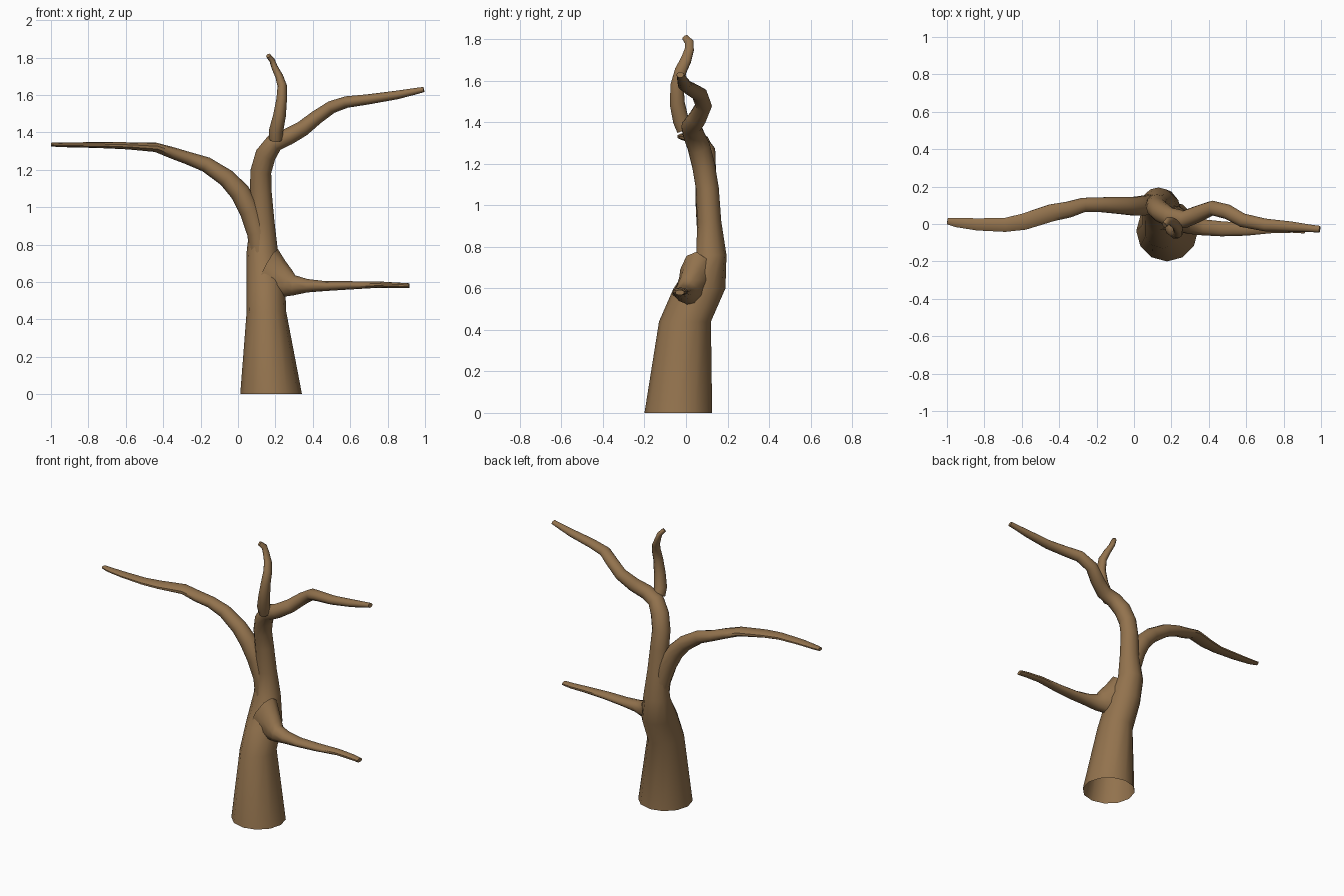
import bpy, bmesh, math
from mathutils import Vector

bark = bpy.data.materials.new("bark")
bark.diffuse_color = (0.29, 0.17, 0.075, 1)


def limb(name, stations, sides=12, level_below=-1.0, cap_start=False):
    """Tube through (x, y, z, radius along y, radius in the xz plane) stations."""
    pts = [Vector(s[:3]) for s in stations]
    bm = bmesh.new()
    rings = []
    for i, s in enumerate(stations):
        t = (pts[min(i + 1, len(pts) - 1)] - pts[max(i - 1, 0)]).normalized()
        if s[2] < level_below:
            t = Vector((0, 0, 1))
        side = Vector((0, 1, 0)).cross(t).normalized()
        depth = t.cross(side)
        ring = []
        for k in range(sides):
            a = 2 * math.pi * k / sides
            ring.append(bm.verts.new(pts[i] + side * math.cos(a) * s[4]
                                     + depth * math.sin(a) * s[3]))
        rings.append(ring)
    for r0, r1 in zip(rings, rings[1:]):
        for k in range(sides):
            j = (k + 1) % sides
            bm.faces.new((r0[k], r0[j], r1[j], r1[k]))
    bm.faces.new(rings[-1])
    if cap_start:
        bm.faces.new(rings[0][::-1])
    me = bpy.data.meshes.new(name)
    bm.to_mesh(me)
    bm.free()
    me.materials.append(bark)
    ob = bpy.data.objects.new(name, me)
    bpy.context.collection.objects.link(ob)
    bpy.context.view_layer.objects.active = ob
    ob.select_set(True)
    bpy.ops.object.shade_smooth_by_angle(angle=math.radians(50))
    ob.select_set(False)
    return ob


# Trunk, open underneath, bending over into the upper right branch
limb("trunk", [
    (0.177, -0.037, 0.00, 0.163, 0.165), (0.152, -0.005, 0.44, 0.125, 0.106),
    (0.148, 0.065, 0.60, 0.125, 0.103), (0.130, 0.122, 0.76, 0.073, 0.084),
    (0.130, 0.112, 0.92, 0.058, 0.065), (0.122, 0.103, 1.08, 0.055, 0.058),
    (0.122, 0.085, 1.19, 0.055, 0.056), (0.148, 0.062, 1.28, 0.055, 0.056),
    (0.195, 0.035, 1.345, 0.052, 0.050), (0.270, 0.025, 1.378, 0.048, 0.045),
    (0.345, 0.055, 1.420, 0.045, 0.042), (0.420, 0.085, 1.480, 0.040, 0.038),
    (0.500, 0.065, 1.535, 0.040, 0.034), (0.580, 0.020, 1.562, 0.037, 0.031),
    (0.700, -0.005, 1.577, 0.034, 0.027), (0.850, -0.015, 1.600, 0.027, 0.023),
    (0.940, -0.023, 1.618, 0.020, 0.018), (0.993, -0.028, 1.629, 0.018, 0.014),
], level_below=0.8)

# Long left branch, flattened towards its tip
limb("left_branch", [
    (0.125, 0.110, 0.72, 0.060, 0.060), (0.105, 0.108, 0.86, 0.056, 0.056),
    (0.065, 0.100, 0.98, 0.055, 0.057), (0.010, 0.095, 1.08, 0.053, 0.054),
    (-0.060, 0.098, 1.155, 0.048, 0.048), (-0.170, 0.103, 1.228, 0.042, 0.041),
    (-0.270, 0.102, 1.263, 0.040, 0.034), (-0.350, 0.077, 1.290, 0.045, 0.031),
    (-0.440, 0.060, 1.320, 0.048, 0.025), (-0.590, 0.012, 1.328, 0.046, 0.019),
    (-0.690, -0.005, 1.331, 0.039, 0.017), (-0.840, -0.002, 1.333, 0.034, 0.014),
    (-0.950, 0.008, 1.333, 0.026, 0.012), (-0.998, 0.016, 1.335, 0.018, 0.010),
], sides=10)

# Lower right branch, flaring where it joins the trunk
limb("lower_right_branch", [
    (0.150, 0.050, 0.640, 0.085, 0.150), (0.210, 0.030, 0.612, 0.070, 0.110),
    (0.270, 0.005, 0.590, 0.055, 0.072), (0.300, -0.006, 0.582, 0.050, 0.054),
    (0.370, -0.018, 0.580, 0.045, 0.036), (0.470, -0.026, 0.578, 0.042, 0.026),
    (0.600, -0.028, 0.582, 0.036, 0.022), (0.750, -0.020, 0.586, 0.029, 0.017),
    (0.850, -0.022, 0.582, 0.026, 0.015), (0.915, -0.030, 0.580, 0.022, 0.013),
], sides=10)

# Crooked top twig
limb("top_twig", [
    (0.202, -0.005, 1.365, 0.042, 0.036), (0.204, -0.025, 1.41, 0.040, 0.038),
    (0.222, -0.042, 1.49, 0.038, 0.034), (0.234, -0.043, 1.58, 0.033, 0.028),
    (0.236, -0.025, 1.65, 0.030, 0.025), (0.220, 0.000, 1.70, 0.027, 0.021),
    (0.195, 0.016, 1.75, 0.023, 0.017), (0.182, 0.016, 1.785, 0.022, 0.015),
    (0.162, -0.005, 1.810, 0.016, 0.013),
], sides=10, cap_start=True)
